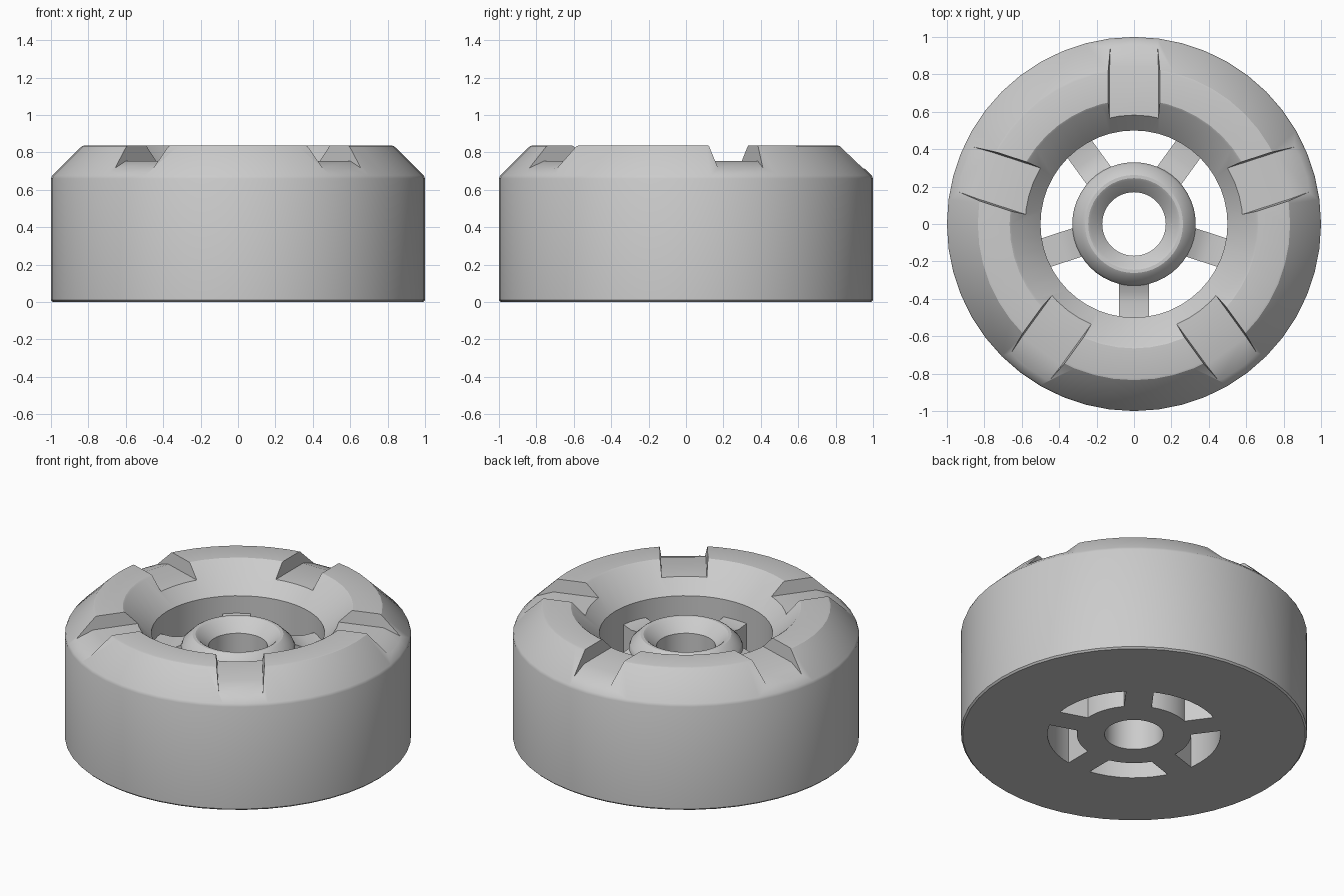
import bpy, bmesh, math
from mathutils import Matrix

if "Cube" in bpy.data.objects:
    bpy.data.objects.remove(bpy.data.objects["Cube"])

SEGMENTS = 48


def make_object(name, bm):
    bmesh.ops.recalc_face_normals(bm, faces=bm.faces[:])
    mesh = bpy.data.meshes.new(name)
    bm.to_mesh(mesh)
    bm.free()
    obj = bpy.data.objects.new(name, mesh)
    bpy.context.collection.objects.link(obj)
    return obj


def lathe(name, profile):
    """Revolve a closed (radius, z) profile around the z axis."""
    bm = bmesh.new()
    rings = []
    for i in range(SEGMENTS):
        a = 2 * math.pi * i / SEGMENTS
        rings.append([bm.verts.new((r * math.cos(a), r * math.sin(a), z)) for r, z in profile])
    n = len(profile)
    for i in range(SEGMENTS):
        p, q = rings[i], rings[(i + 1) % SEGMENTS]
        for j in range(n):
            k = (j + 1) % n
            bm.faces.new((p[j], q[j], q[k], p[k]))
    return make_object(name, bm)


def radial_prism(bm, outline, half_width, degrees):
    """Extrude a (radius, z) side outline across its width, then turn it into place."""
    rot = Matrix.Rotation(math.radians(degrees), 4, 'Z')
    sides = []
    for s in (-1, 1):
        verts = []
        for r, z in outline:
            v = bm.verts.new((r, s * half_width(z), z))
            v.co = rot @ v.co
            verts.append(v)
        sides.append(verts)
    a, b = sides
    bm.faces.new(a)
    bm.faces.new(b[::-1])
    for i in range(len(a)):
        j = (i + 1) % len(a)
        bm.faces.new((a[i], b[i], b[j], a[j]))


def shade(obj):
    bpy.ops.object.select_all(action='DESELECT')
    obj.select_set(True)
    bpy.context.view_layer.objects.active = obj
    bpy.ops.object.shade_smooth_by_angle(angle=math.radians(25))


# outer ring with chamfered shoulder and funnel-shaped inside
ring = lathe("wheel_ring", [
    (0.5, 0), (0.99, 0), (1, 0.01), (1, 0.66), (0.993, 0.677),
    (0.835, 0.833), (0.825, 0.836), (0.665, 0.836), (0.655, 0.83), (0.5, 0.67)])

# five slots cut across the top of the ring
bm = bmesh.new()
for k in range(5):
    radial_prism(bm, [(0.42, 0.755), (0.84, 0.755), (0.955, 0.712), (1.1, 0.658),
                      (1.1, 1.0), (0.42, 1.0)],
                 lambda z: 0.13 + 0.1 * (z - 0.755), 90 + 72 * k)
cutter = make_object("slot_cutter", bm)
cutter.hide_render = True
cutter.hide_set(True)
cut = ring.modifiers.new("slots", 'BOOLEAN')
cut.operation = 'DIFFERENCE'
cut.solver = 'EXACT'
cut.object = cutter
bpy.context.view_layer.objects.active = ring
bpy.ops.object.modifier_apply(modifier=cut.name)
bpy.data.objects.remove(cutter)

# centre hub with a countersunk bore
hub = lathe("hub", [
    (0.17, 0), (0.33, 0), (0.33, 0.58), (0.32, 0.605), (0.275, 0.65),
    (0.262, 0.658), (0.245, 0.658), (0.232, 0.65), (0.17, 0.585)])

# five spokes joining hub and ring
bm = bmesh.new()
for k in range(5):
    radial_prism(bm, [(0.3, 0), (0.51, 0), (0.51, 0.56), (0.42, 0.55), (0.36, 0.56), (0.3, 0.59)],
                 lambda z: 0.08, -90 + 72 * k)
spokes = make_object("spokes", bm)

for obj in (ring, hub, spokes):
    shade(obj)
